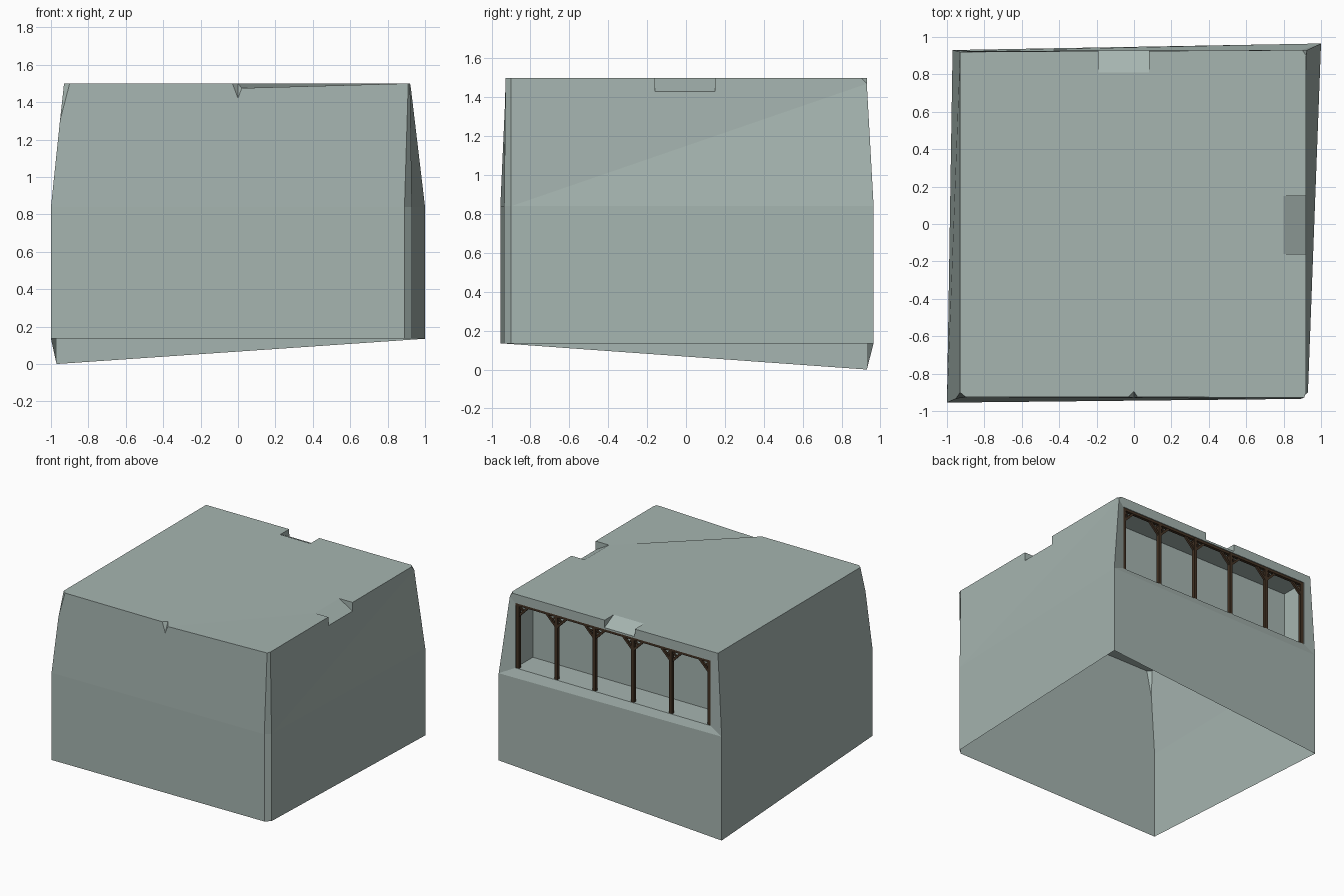
import bpy, bmesh, math
from mathutils import Matrix, Vector

if "Cube" in bpy.data.objects:
    bpy.data.objects.remove(bpy.data.objects["Cube"])


def material(name, rgb):
    m = bpy.data.materials.new(name)
    m.diffuse_color = (*rgb, 1)
    m.use_nodes = True
    m.node_tree.nodes["Principled BSDF"].inputs["Base Color"].default_value = m.diffuse_color
    return m


STONE = material("grey green plaster", (0.38, 0.46, 0.435))
WOOD = material("dark brown wood", (0.055, 0.032, 0.017))


def finish(bm, name, mat):
    mesh = bpy.data.meshes.new(name)
    bm.to_mesh(mesh)
    bm.free()
    mesh.materials.append(mat)
    ob = bpy.data.objects.new(name, mesh)
    bpy.context.collection.objects.link(ob)
    return ob


# ---- block shell, open underneath ----
bm = bmesh.new()
cache = {}


def face(*pts):
    vs = []
    for p in pts:
        key = tuple(round(c, 4) for c in p)
        if key not in cache:
            cache[key] = bm.verts.new(key)
        vs.append(cache[key])
    bm.faces.new(vs)


K, T = 0.84, 1.5            # height of the kink and of the roof
plan = [(-1, -.955), (.89, -.935), (.93, -.90), (1, .965), (-.97, .93)]
low = [.135, .135, .135, .135, 0]
bottom = [(x, y, z) for (x, y), z in zip(plan, low)]
kink = [(x, y, K) for x, y in plan]

# lower walls
for i in range(5):
    j = (i + 1) % 5
    face(bottom[i], bottom[j], kink[j], kink[i])

# roof corner points
fl_tip = (-.952, -.934, 1.3)
fl_a, fl_b = (-.93, -.90, T), (-.90, -.925, T)
fr_a, fr_b = (.91, -.928, T), (.92, -.90, T)
br_a, br_b, br_tip = (.92, .90, T), (.90, .93, T), (.925, .93, 1.47)
bl = (-.93, .92, T)
# front V nick
n0, ni, n1, nt = (-.03, -.925, T), (0, -.895, T), (.02, -.925, 1.475), (0, -.93, 1.42)
# right ramp notch
r0, r1 = (.92, -.16, T), (.92, .15, T)
r0d, r1d = (.92, -.16, 1.43), (.92, .15, 1.43)
r0i, r1i = (.80, -.16, T), (.80, .15, T)
# back ramp notch
b0, b1 = (-.19, .925, T), (.08, .925, T)
b0d, b1d = (-.19, .927, 1.44), (.08, .927, 1.44)
b0i, b1i = (-.19, .81, T), (.08, .81, T)

# upper walls: front, front right chamfer, right, left
face(kink[0], kink[1], fr_a, n1, nt, n0, fl_b, fl_tip)
face(kink[1], kink[2], fr_b, fr_a)
face(kink[2], kink[3], br_tip)
face(kink[2], br_tip, br_a, r1, r1d, r0d, r0, fr_b)
face(kink[4], kink[0], fl_tip, fl_a, bl)
face(fl_tip, fl_b, fl_a)
face(br_tip, br_b, br_a)
# nick and ramps
face(n0, nt, ni)
face(nt, n1, ni)
for d0, d1, i0, i1, t0, t1 in ((r0d, r1d, r0i, r1i, r0, r1),
                               (b1d, b0d, b1i, b0i, b1, b0)):
    face(d0, d1, i1, i0)
    face(t0, d0, i0)
    face(d1, t1, i1)
# roof with its slightly sunken front right part
face(fl_a, fl_b, n0, ni, n1, r0i, r1i, r1, br_a, br_b, b1, b1i, b0i, b0, bl)
face(n1, fr_a, fr_b, r0, r0i)

# back wall around the gallery opening, and the gallery recess
XL, XR, Z0, Z1, YO, YI = -.865, .88, .90, 1.425, .925, .70
opening = [(XR, YO, Z0), (XL, YO, Z0), (XL, YO, Z1), (XR, YO, Z1)]
inner = [(x, YI, z) for x, y, z in opening]
face(kink[3], kink[4], opening[1], opening[0])
face(kink[4], bl, opening[2], opening[1])
face(bl, b0, b0d, b1d, b1, br_b, br_tip, opening[3], opening[2])
face(br_tip, kink[3], opening[0], opening[3])
for i in range(4):
    j = (i + 1) % 4
    face(opening[i], opening[j], inner[j], inner[i])
face(*inner)
bmesh.ops.recalc_face_normals(bm, faces=bm.faces)
# make sure the roof side points outward
roof = max(bm.faces, key=lambda f: f.calc_area() if f.calc_center_median().z > 1.45 else 0)
if roof.normal.z < 0:
    bmesh.ops.reverse_faces(bm, faces=bm.faces)
finish(bm, "building_block", STONE)


# ---- timber gallery ----
def beam(bm, a, b, w, d):
    """Box running from a to b in the plane of the back wall."""
    a, b = Vector(a), Vector(b)
    v = b - a
    rot = Matrix.Rotation(math.atan2(v.x, v.z), 4, 'Y')
    m = Matrix.Translation((a + b) / 2) @ rot @ Matrix.Diagonal((w, d, v.length, 1))
    bmesh.ops.create_cube(bm, size=1, matrix=m)


PY = .908
posts = [.862 - .3425 * i for i in range(6)]
bm = bmesh.new()
for x in posts:
    beam(bm, (x, PY, Z0), (x, PY, Z1), .026, .026)
finish(bm, "gallery_posts", WOOD)

bm = bmesh.new()
beam(bm, (XL, PY, Z1 - .011), (XR, PY, Z1 - .011), .02, .024)
finish(bm, "gallery_top_beam", WOOD)

# diagonal braces with a short strut, both sides of each post
bm = bmesh.new()
for i, x in enumerate(posts):
    for s in (-1, 1):
        if (i == 0 and s > 0) or (i == 5 and s < 0):
            continue
        beam(bm, (x, PY, Z1 - .105), (x + s * .09, PY, Z1 - .015), .018, .018)
        beam(bm, (x, PY, Z1 - .015), (x + s * .045, PY, Z1 - .06), .012, .014)
finish(bm, "gallery_braces", WOOD)
